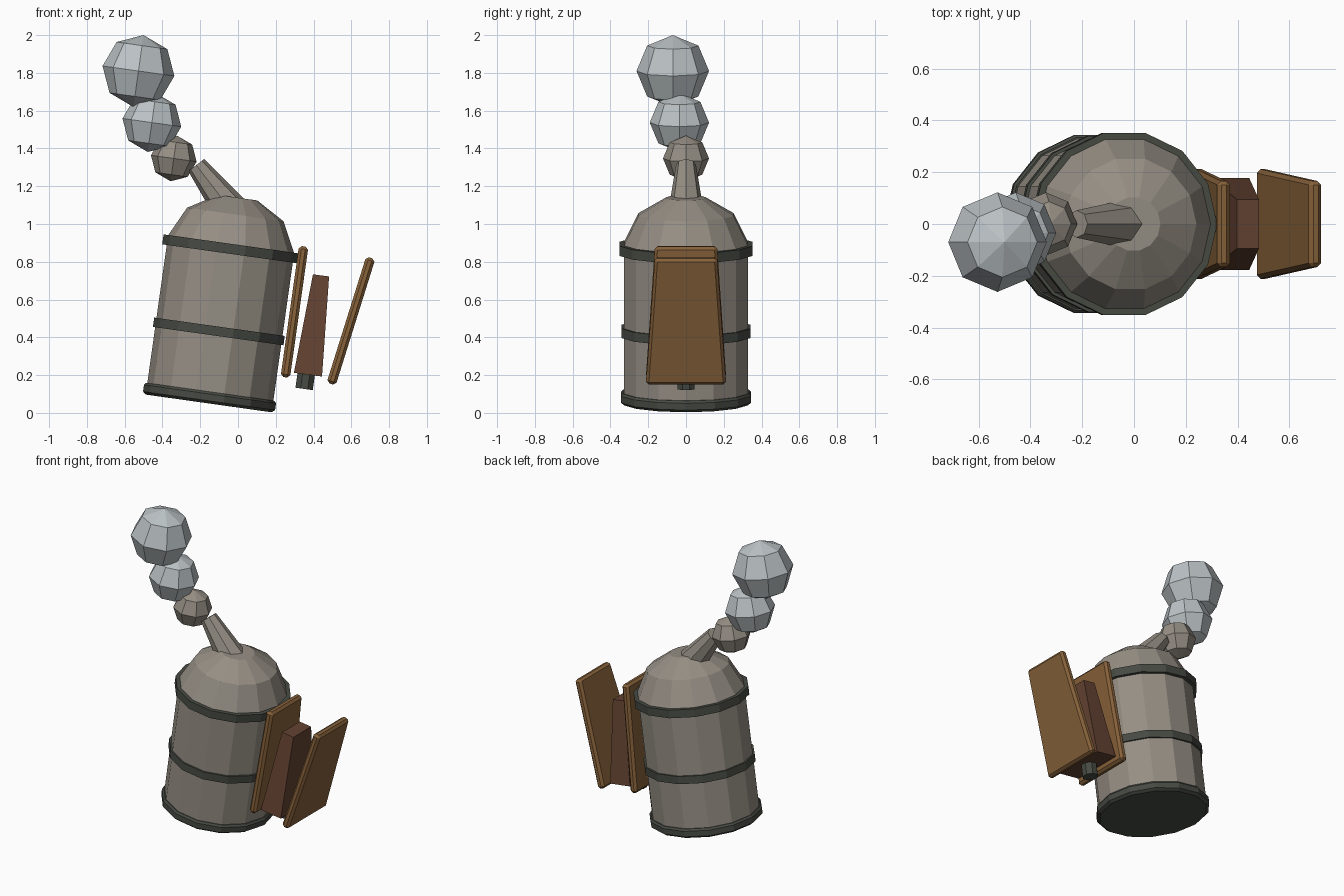
import bpy, bmesh, math
from mathutils import Matrix, Vector

if "Cube" in bpy.data.objects:
    bpy.data.objects.remove(bpy.data.objects["Cube"])

TILT = math.radians(8)


def material(name, rgb):
    m = bpy.data.materials.new(name)
    m.diffuse_color = (*[(c / 255) ** 2.2 for c in rgb], 1)
    m.use_nodes = True
    m.node_tree.nodes["Principled BSDF"].inputs["Base Color"].default_value = m.diffuse_color
    return m


STEEL = material("warm_grey_steel", (148, 141, 131))
BAND = material("dark_band_metal", (73, 76, 69))
WOOD = material("brown_wood", (133, 97, 60))
LEATHER = material("dark_leather", (98, 67, 52))
SMOKE = material("pale_smoke", (186, 193, 196))


def finish(name, bm, mat, loc, tilt=TILT):
    bmesh.ops.recalc_face_normals(bm, faces=bm.faces)
    me = bpy.data.meshes.new(name)
    bm.to_mesh(me)
    bm.free()
    me.materials.append(mat)
    ob = bpy.data.objects.new(name, me)
    ob.location = loc
    ob.rotation_euler = (0, tilt, 0)
    bpy.context.collection.objects.link(ob)
    return ob


def lathe(name, profile, sides, mat, loc, tilt=TILT, turn=0.0):
    """Stack of flat-sided rings (radius, height), capped at both ends."""
    bm = bmesh.new()
    rings = []
    for r, z in profile:
        angles = [turn + 2 * math.pi * i / sides for i in range(sides)]
        rings.append([bm.verts.new((r * math.cos(a), r * math.sin(a), z)) for a in angles])
    for lo, hi in zip(rings, rings[1:]):
        for i in range(sides):
            j = (i + 1) % sides
            bm.faces.new((lo[i], lo[j], hi[j], hi[i]))
    bm.faces.new(rings[0])
    bm.faces.new(rings[-1])
    return finish(name, bm, mat, loc, tilt)


def wedge(name, bottom, top, height, mat, loc, tilt, bevel=0):
    """Tapered box; bottom and top are (thickness, width)."""
    bm = bmesh.new()
    bmesh.ops.create_cube(bm, size=1)
    for v in bm.verts:
        t, w = top if v.co.z > 0 else bottom
        v.co = Vector((v.co.x * t, v.co.y * w, v.co.z * height))
    if bevel:
        bmesh.ops.bevel(bm, geom=bm.edges[:], offset=bevel, segments=1, affect='EDGES')
    return finish(name, bm, mat, loc, tilt)


# Leaning can with domed lid
BASE = (-0.155, 0, 0.05)
lathe("can_body", [(0.337, 0.02), (0.337, 0.84)], 14, STEEL, BASE)
lathe("dome_lid", [(0.338, 0.83), (0.335, 0.855), (0.258, 1.01), (0.105, 1.10)], 14, STEEL, BASE)

# Metal hoops
lathe("bottom_hoop", [(0.335, 0), (0.353, 0.014), (0.353, 0.05), (0.343, 0.062)], 14, BAND, BASE)
lathe("middle_hoop", [(0.349, 0.36), (0.349, 0.41)], 14, BAND, BASE)
lathe("top_hoop", [(0.361, 0.80), (0.361, 0.853)], 14, BAND, BASE)

# Slanted spout
lathe("spout", [(0.093, 0), (0.053, 0.30)], 8, STEEL, (-0.038, 0, 1.074), math.radians(-37.6))

# Smoke puffs
for name, radius, loc, mat in (
        ("small_puff", 0.122, (-0.34, 0, 1.347), STEEL),
        ("middle_puff", 0.157, (-0.456, -0.035, 1.537), SMOKE),
        ("large_puff", 0.192, (-0.527, -0.07, 1.81), SMOKE)):
    puff = bmesh.new()
    bmesh.ops.create_uvsphere(puff, u_segments=8, v_segments=4, radius=radius)
    finish(name, puff, mat, loc)

# Bellows: two boards, leather wedge and air nozzle
for name, loc, deg in (("inner_board", (0.299, 0, 0.535), 8),
                       ("outer_board", (0.598, 0, 0.487), 17.4)):
    wedge(name, (0.05, 0.425), (0.05, 0.33), 0.70, WOOD, loc, math.radians(deg), 0.015)
wedge("bellows_leather", (0.15, 0.355), (0.086, 0.19), 0.53, LEATHER, (0.405, 0, 0.465), math.radians(7.5))
lathe("air_nozzle", [(0.05, 0), (0.05, 0.10)], 8, BAND, (0.35, 0, 0.127), TILT, math.pi / 8)
